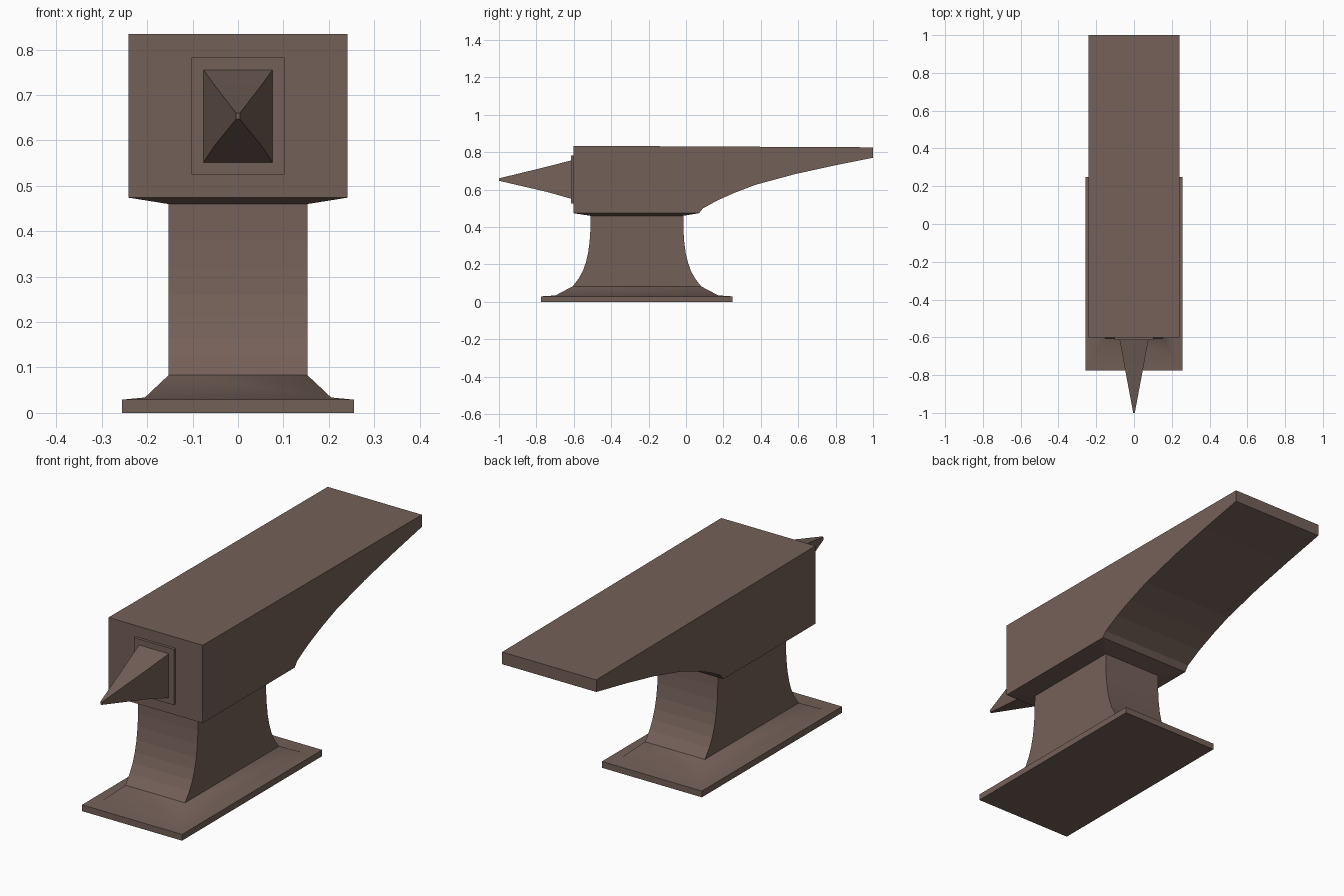
import bpy, bmesh

if "Cube" in bpy.data.objects:
    bpy.data.objects.remove(bpy.data.objects["Cube"])

iron = bpy.data.materials.new("brown iron")
iron.diffuse_color = (0.175, 0.118, 0.098, 1)
iron.use_nodes = True
iron.node_tree.nodes["Principled BSDF"].inputs["Base Color"].default_value = iron.diffuse_color


def make(name, verts, faces, smooth=False):
    mesh = bpy.data.meshes.new(name)
    mesh.from_pydata(verts, [], faces)
    bm = bmesh.new()
    bm.from_mesh(mesh)
    bmesh.ops.recalc_face_normals(bm, faces=bm.faces)
    for f in bm.faces:
        f.smooth = smooth and len(f.verts) == 4 and abs(f.normal.z) < 0.999
    bm.to_mesh(mesh)
    bm.free()
    mesh.materials.append(iron)
    obj = bpy.data.objects.new(name, mesh)
    bpy.context.collection.objects.link(obj)
    return obj


def loft(name, rings, smooth=False):
    """Join equal-length rings of points, capping both ends."""
    n = len(rings[0])
    faces = [tuple(range(n)), tuple(range((len(rings) - 1) * n, len(rings) * n))]
    for r in range(len(rings) - 1):
        for i in range(n):
            j = (i + 1) % n
            faces.append((r * n + i, r * n + j, (r + 1) * n + j, (r + 1) * n + i))
    return make(name, [p for ring in rings for p in ring], faces, smooth)


def flat_ring(hx, y0, y1, z):
    return [(-hx, y0, z), (hx, y0, z), (hx, y1, z), (-hx, y1, z)]


def upright_ring(hx, z0, z1, y):
    return [(-hx, y, z0), (hx, y, z0), (hx, y, z1), (-hx, y, z1)]


# Head with the tapering heel: side profile extruded across x
profile = [(-0.602, 0.474), (-0.602, 0.834), (1.0, 0.826), (1.0, 0.77), (0.78, 0.726),
           (0.58, 0.682), (0.37, 0.625), (0.26, 0.583), (0.17, 0.543), (0.09, 0.499), (0.07, 0.474)]
loft("head", [[(x, y, z) for y, z in profile] for x in (-0.241, 0.241)])

# Shallow chamfer under the head
loft("head_underside", [flat_ring(0.241, -0.602, 0.07, 0.474),
                        flat_ring(0.153, -0.512, -0.015, 0.46)])

# Waist: flat sides, curved front and back
CY = -0.2625
waist = [(0.46, 0.248), (0.38, 0.249), (0.32, 0.253), (0.26, 0.261), (0.21, 0.273),
         (0.165, 0.289), (0.125, 0.311), (0.083, 0.343)]
loft("waist", [flat_ring(0.153, CY - h, CY + h, z) for z, h in waist])

# Foot flaring out to the base
foot = [(0.083, 0.153, 0.343), (0.034, 0.205, 0.435), (0.029, 0.256, 0.512)]
loft("foot_flare", [flat_ring(hx, CY - h, CY + h, z) for z, hx, h in foot], smooth=True)

# Base plate
loft("base", [flat_ring(0.256, CY - 0.512, CY + 0.512, z) for z in (0, 0.029)])

# Collar plate and pointed horn
loft("horn_collar", [upright_ring(0.102, 0.525, 0.783, y) for y in (-0.602, -0.615)])
loft("horn", [upright_ring(0.077, 0.55, 0.757, -0.61),
              upright_ring(0.052, 0.588, 0.722, -0.745),
              upright_ring(0.004, 0.647, 0.66, -1.0)])
